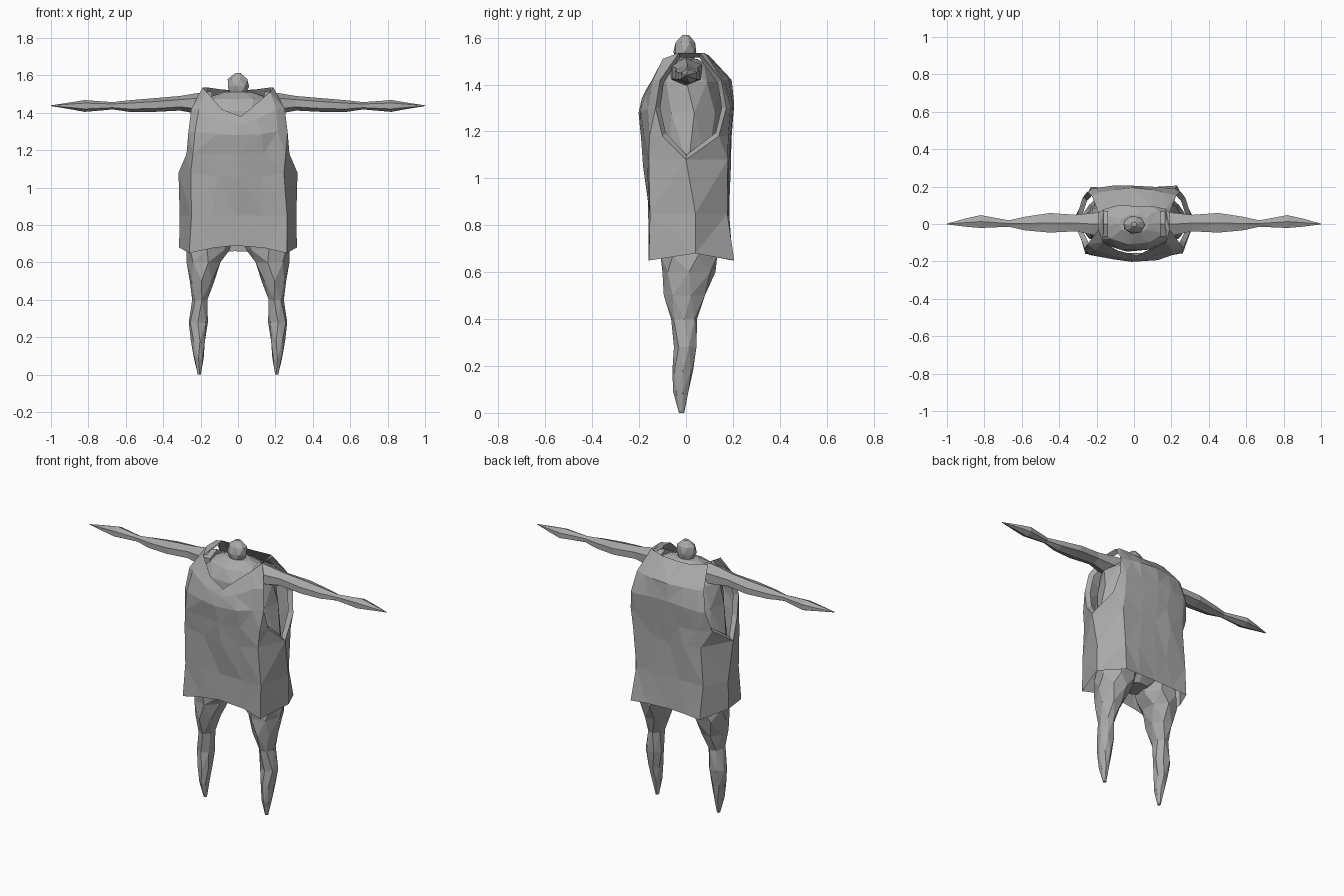
import bpy, bmesh, math, random
from mathutils import Vector

random.seed(4)
grey = bpy.data.materials.new("plain_grey")
grey.diffuse_color = (0.4, 0.4, 0.4, 1)


def finish(name, bm):
    bmesh.ops.remove_doubles(bm, verts=bm.verts, dist=0.0005)
    bmesh.ops.recalc_face_normals(bm, faces=bm.faces)
    bmesh.ops.triangulate(bm, faces=bm.faces)
    me = bpy.data.meshes.new(name)
    bm.to_mesh(me)
    bm.free()
    me.materials.append(grey)
    ob = bpy.data.objects.new(name, me)
    bpy.context.collection.objects.link(ob)
    return ob


def loft(name, sections, axis, sides, side=1, twist=0.0, phase=0.0, fat=(1, 1)):
    """Closed loft; each section is (position, lo1, hi1, lo2, hi2) across the axis."""
    bm = bmesh.new()
    rings = []
    for i, (p, a0, a1, b0, b1) in enumerate(sections):
        ring = []
        for k in range(sides):
            t = 2 * math.pi * (k + phase + 0.5 * (i % 2) * twist) / sides
            a = (a0 + a1) / 2 + (a1 - a0) / 2 * math.cos(t) * fat[0]
            b = (b0 + b1) / 2 + (b1 - b0) / 2 * math.sin(t) * fat[1]
            co = (a * side, b, p) if axis == "z" else (p * side, a, b)
            ring.append(bm.verts.new(co))
        rings.append(ring)
    for r, q in zip(rings, rings[1:]):
        for k in range(sides):
            j = (k + 1) % sides
            bm.faces.new((r[k], r[j], q[j], q[k]))
    bm.faces.new(rings[0])
    bm.faces.new(rings[-1])
    return finish(name, bm)


# Limbs: position along the limb, then the extents across it
arm = [(0.14, -0.07, 0.07, 1.39, 1.515), (0.22, -0.06, 0.06, 1.395, 1.505),
       (0.31, -0.04, 0.05, 1.412, 1.49), (0.45, -0.047, 0.06, 1.405, 1.478),
       (0.58, -0.035, 0.04, 1.405, 1.467), (0.67, -0.015, 0.02, 1.418, 1.457),
       (0.82, -0.022, 0.048, 1.405, 1.468), (0.90, -0.015, 0.03, 1.42, 1.455),
       (1.0, -0.002, 0.002, 1.436, 1.44)]
leg = [(0.80, 0.02, 0.25, -0.11, 0.14), (0.67, 0.04, 0.28, -0.105, 0.14),
       (0.60, 0.085, 0.275, -0.10, 0.125), (0.50, 0.125, 0.26, -0.092, 0.085),
       (0.40, 0.16, 0.245, -0.063, 0.047), (0.28, 0.16, 0.265, -0.05, 0.047),
       (0.18, 0.173, 0.252, -0.058, 0.03), (0.09, 0.183, 0.237, -0.054, 0.012),
       (0.0, 0.198, 0.215, -0.03, -0.008)]
for side, tag in ((1, "right"), (-1, "left")):
    loft(tag + "_arm", arm, "x", 6, side, 0, 0.5, (1.13, 1))
    loft(tag + "_leg", leg, "z", 7, side, 0.6, 0, (1, 1.03))

# Body under the garment, and head
loft("torso", [(0.69, -0.08, 0.08, -0.06, 0.08), (0.76, -0.25, 0.25, -0.12, 0.14),
               (1.05, -0.28, 0.28, -0.13, 0.15), (1.28, -0.25, 0.25, -0.15, 0.17),
               (1.41, -0.23, 0.23, -0.145, 0.15), (1.475, -0.18, 0.18, -0.11, 0.11),
               (1.51, -0.08, 0.08, -0.05, 0.05)], "z", 10, 1, 0.5)
loft("head", [(1.46, -0.04, 0.04, -0.04, 0.04), (1.50, -0.045, 0.045, -0.045, 0.035),
              (1.54, -0.06, 0.06, -0.055, 0.045), (1.58, -0.055, 0.055, -0.045, 0.04),
              (1.612, -0.015, 0.015, -0.015, 0.012)], "z", 7, 1, 1.0)

# Garment rows: corner z, middle z, middle y, corner x, corner y, edge x, y, z
front = [(0.65, 0.69, -0.155, 0.25, -0.155, 0.315, 0.04, 0.68),
         (0.85, 0.85, -0.16, 0.25, -0.15, 0.312, 0.04, 0.85),
         (1.08, 1.05, -0.178, 0.245, -0.155, 0.318, 0.0, 1.08),
         (1.18, 1.18, -0.19, 0.24, -0.16, 0.275, -0.10, 1.18),
         (1.30, 1.28, -0.20, 0.23, -0.165, 0.265, -0.13, 1.30),
         (1.42, 1.34, -0.185, 0.20, -0.14, 0.25, -0.11, 1.42),
         (1.51, 1.38, -0.165, 0.16, -0.10, 0.19, -0.03, 1.535)]
back = [(0.65, 0.66, 0.19, 0.22, 0.20, 0.315, 0.04, 0.68),
        (0.85, 0.85, 0.18, 0.22, 0.18, 0.312, 0.04, 0.85),
        (1.08, 1.06, 0.19, 0.22, 0.18, 0.318, 0.0, 1.08),
        (1.18, 1.18, 0.20, 0.21, 0.185, 0.275, 0.14, 1.18),
        (1.30, 1.32, 0.205, 0.20, 0.19, 0.25, 0.172, 1.30),
        (1.42, 1.42, 0.19, 0.18, 0.17, 0.225, 0.15, 1.42),
        (1.535, 1.52, 0.10, 0.15, 0.08, 0.19, 0.06, 1.535)]


def row_points(row):
    z, zm, ym, xc, yc, xe, ye, ze = row
    half = [(xc / 2, ym * 0.65 + yc * 0.35, zm * 0.7 + z * 0.3), (xc, yc, z), (xe, ye, ze)]
    pts = ([Vector((-x, y, h)) for x, y, h in reversed(half)]
           + [Vector((0, ym, zm))] + [Vector(p) for p in half])
    # Slight uneven folds in the cloth, away from the shared side edges
    for p in pts[1:-1]:
        p += Vector((random.uniform(-0.02, 0.02), random.uniform(-0.006, 0.006), 0))
    return pts


bm = bmesh.new()


def quad(*pts):
    bm.faces.new([bm.verts.new(p) for p in pts])


# Front and back panels share their side edges below the armholes
panels = [[row_points(r) for r in rows] for rows in (front, back)]
for flip, grid in zip((False, True), panels):
    for r, q in zip(grid, grid[1:]):
        for k in range(6):
            pts = (r[k], r[k + 1], q[k + 1], q[k])
            quad(*(reversed(pts) if flip else pts))
# Shoulder straps
f_top, b_top = panels[0][-1], panels[1][-1]
for k in (0, 5):
    quad(f_top[k], f_top[k + 1], b_top[k + 1], b_top[k])
finish("tunic", bm)

# Turned-in bands around both armholes
for k, tag in ((6, "right"), (0, "left")):
    loop = [row[k] for row in panels[0][2:]] + [row[k] for row in reversed(panels[1][3:])]
    s = 1 if k else -1
    centre = Vector((0, 0.02, 1.31))
    inner = []
    for p in loop:
        d = (centre - p) * Vector((0, 1, 1))
        inner.append(p + d.normalized() * 0.02 + Vector((-s * 0.025, 0, 0)))
    bm = bmesh.new()
    for i in range(len(loop)):
        j = (i + 1) % len(loop)
        quad(loop[i], loop[j], inner[j], inner[i])
    finish(tag + "_armhole_band", bm)
